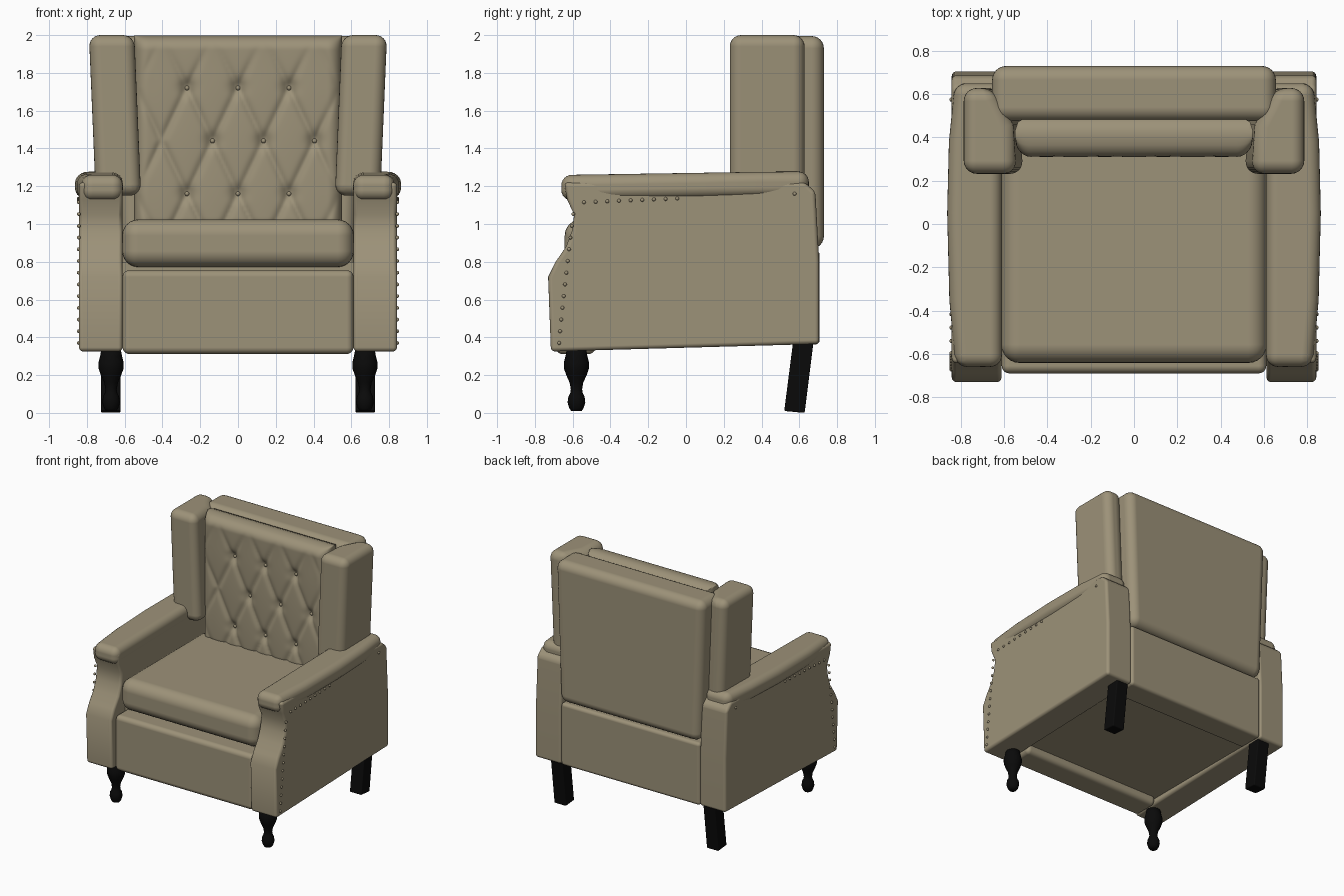
import bpy, bmesh, math
from mathutils import Vector, Matrix

if "Cube" in bpy.data.objects:
    bpy.data.objects.remove(bpy.data.objects["Cube"])


def material(name, rgb):
    m = bpy.data.materials.new(name)
    m.diffuse_color = (*rgb, 1)
    m.use_nodes = True
    m.node_tree.nodes["Principled BSDF"].inputs["Base Color"].default_value = m.diffuse_color
    return m


FABRIC = material("taupe fabric", (0.335, 0.287, 0.190))
WOOD = material("black wood", (0.003, 0.003, 0.003))


def finish(name, bm, mat, bevel=0.0, mirror=False, smooth=True):
    bmesh.ops.recalc_face_normals(bm, faces=bm.faces)
    for f in bm.faces:
        f.smooth = smooth
    me = bpy.data.meshes.new(name)
    bm.to_mesh(me)
    bm.free()
    me.materials.append(mat)
    ob = bpy.data.objects.new(name, me)
    bpy.context.collection.objects.link(ob)
    if bevel:
        b = ob.modifiers.new("round edges", 'BEVEL')
        b.width, b.segments = bevel, 6
        b.limit_method, b.angle_limit = 'ANGLE', math.radians(40)
        b.harden_normals = True
    if mirror:
        m = ob.modifiers.new("mirror", 'MIRROR')
        m.use_mirror_merge = False
    return ob


def prism(name, axis, pts, lo, hi, bevel, mat=FABRIC, mirror=False, warp=None):
    """Extrude a profile (yz for axis x, xy for axis z), then warp its points."""
    bm = bmesh.new()
    rings = []
    for t in (lo, hi):
        cos = [Vector((t, a, b) if axis == 'x' else (a, b, t)) for a, b in pts]
        rings.append([bm.verts.new(warp(c) if warp else c) for c in cos])
    bm.faces.new(rings[0])
    bm.faces.new(rings[1])
    n = len(pts)
    for i in range(n):
        j = (i + 1) % n
        bm.faces.new((rings[0][i], rings[0][j], rings[1][j], rings[1][i]))
    return finish(name, bm, mat, bevel, mirror, smooth=bevel > 0)


def rect(x0, x1, y0, y1):
    return [(x0, y0), (x1, y0), (x1, y1), (x0, y1)]


# side panels with the scrolled front edge
prism("arm_panel", 'x',
      [(-0.715, 0.325), (-0.73, 0.72), (-0.69, 0.80), (-0.635, 0.88), (-0.605, 0.96),
       (-0.592, 1.05), (-0.63, 1.13), (-0.645, 1.22), (0.63, 1.22), (0.685, 1.17),
       (0.705, 0.80), (0.705, 0.365)], 0.612, 0.842, 0.022, mirror=True)

# padded arm tops, bowed outwards
prism("arm_pad", 'z',
      [(0.61, -0.66), (0.825, -0.66), (0.853, -0.35), (0.863, 0.05),
       (0.855, 0.38), (0.828, 0.65), (0.61, 0.65)],
      1.135, 1.27, 0.055, mirror=True,
      warp=lambda c: Vector((c.x, c.y, c.z + 0.008 * min(1, c.y * 2))))

# base, front panel and rear lower panel
prism("base", 'z', rect(-0.62, 0.62, -0.55, 0.66), 0.375, 0.80, 0)
prism("front_panel", 'z', rect(-0.611, 0.611, -0.69, -0.48), 0.312, 0.755, 0.035)
prism("rear_panel", 'z', rect(-0.615, 0.615, 0.5, 0.708), 0.362, 0.86, 0.025)

# seat cushion
prism("seat_cushion", 'z', rect(-0.613, 0.613, -0.642, 0.45), 0.772, 1.024, 0.085)

# back shell, a little wider at the top
prism("back_shell", 'z', rect(-0.658, 0.658, 0.475, 0.73), 0.87, 1.995, 0.065,
      warp=lambda c: Vector((c.x * (1 - 0.06 * (2 - c.z) / 1.13), c.y, c.z)))

# side wings, leaning outwards
prism("wing", 'z',
      [(0.545, 0.232), (0.789, 0.232), (0.789, 0.628), (0.65, 0.628), (0.56, 0.46)],
      1.15, 2.0, 0.06, mirror=True,
      warp=lambda c: Vector((c.x - 0.042 * (2 - c.z), c.y, c.z)))

# tufted back cushion: diamond creases and button dimples
BUTTONS = [(x, z) for x, z in
           [(k * 0.27, r) for r in (1.16, 1.72) for k in (-1, 0, 1)]
           + [(k * 0.27 + 0.135, 1.44) for k in (-1, 0, 1)]]
Z0, Z1, HALF, R = 0.96, 1.997, 0.55, 0.075


def tuft_y(x, z):
    a = x / 0.27 + (z - 1.16) / 0.56
    b = x / 0.27 - (z - 1.16) / 0.56
    fade = max(0, min(1, (HALF - abs(x)) / 0.12)) * max(0, min(1, (1.96 - z) / 0.22))
    crease = max(math.exp(-((t - round(t)) / 0.08) ** 2) for t in (a, b))
    puff = abs(math.sin(math.pi * a) * math.sin(math.pi * b)) ** 0.5
    dimple = sum(math.exp(-((x - p) ** 2 + (z - q) ** 2) / 0.04 ** 2) for p, q in BUTTONS)
    d = [min(1, e / R) for e in (HALF - abs(x), z - Z0, Z1 - z)]
    edge = math.prod(math.sqrt(max(0, 1 - (1 - e) ** 2)) for e in d)
    y = 0.310 + fade * (0.010 * crease + 0.010 * (1 - puff)) + 0.024 * dimple
    return 0.40 + (y - 0.40) * edge


bm = bmesh.new()
N = 110
# points gather towards the rim so that the rounded edge is smooth
spread = [0.5 + 0.5 * (0.65 * (2 * i / N - 1) + 0.35 * math.sin(math.pi * (i / N - 0.5))) for i in range(N + 1)]
grid = []
for v in spread:
    z = Z0 + (Z1 - Z0) * v
    grid.append([bm.verts.new((HALF * (2 * u - 1), tuft_y(HALF * (2 * u - 1), z), z)) for u in spread])
for j in range(N):
    for i in range(N):
        bm.faces.new((grid[j][i], grid[j][i + 1], grid[j + 1][i + 1], grid[j + 1][i]))
rim = [e for e in bm.edges if e.is_boundary]
for y, s in ((0.43, 1.0), (0.47, 0.975), (0.49, 0.92)):
    ext = bmesh.ops.extrude_edge_only(bm, edges=rim)['geom']
    for vert in (g for g in ext if isinstance(g, bmesh.types.BMVert)):
        vert.co.y = y
        vert.co.x = math.copysign(min(abs(vert.co.x), HALF * s), vert.co.x)
        vert.co.z = min(vert.co.z, Z1 - HALF * (1 - s))
    rim = [g for g in ext if isinstance(g, bmesh.types.BMEdge)]
finish("tufted_back_cushion", bm, FABRIC)


def studs(name, places, radius, mirror):
    bm = bmesh.new()
    for p in places:
        bmesh.ops.create_icosphere(bm, subdivisions=2, radius=radius, matrix=Matrix.Translation(p))
    finish(name, bm, FABRIC, mirror=mirror)


# buttons in the dimples, and nail heads along the arm panels
studs("back_buttons", [(x, tuft_y(x, z) - 0.002, z) for x, z in BUTTONS], 0.013, False)
nails = [(0.843, -0.672 + 0.075 * (k / 11) ** 1.1, 0.37 + 0.062 * k) for k in range(12)]
nails += [(0.843, -0.54 + 0.0617 * k, 1.115 + 0.0025 * k) for k in range(9)]
nails.append((0.843, 0.575, 1.16))
studs("nail_heads", nails, 0.010, True)

# turned front legs
bm = bmesh.new()
profile = [(0.01, 0.028), (0.025, 0.038), (0.055, 0.047), (0.085, 0.043), (0.105, 0.033), (0.125, 0.030),
           (0.16, 0.036), (0.20, 0.054), (0.235, 0.066), (0.265, 0.067), (0.30, 0.058), (0.345, 0.050)]
rings = []
for z, r in profile:
    rings.append([bm.verts.new((0.672 + r * math.cos(k * math.tau / 16), -0.58 + r * math.sin(k * math.tau / 16), z))
                  for k in range(16)])
for lower, upper in zip(rings, rings[1:]):
    for k in range(16):
        j = (k + 1) % 16
        bm.faces.new((lower[k], lower[j], upper[j], upper[k]))
bm.faces.new(rings[0])
bm.faces.new(rings[-1])
finish("front_leg", bm, WOOD, mirror=True)

# square raked rear legs
prism("rear_leg", 'z', rect(0.622, 0.726, 0.52, 0.628), 0.0, 0.40, 0.008, mat=WOOD, mirror=True,
      warp=lambda c: Vector((c.x, c.y + 0.125 * c.z, c.z + (0.01 if c.y < 0.55 and c.z < 0.1 else 0))))
